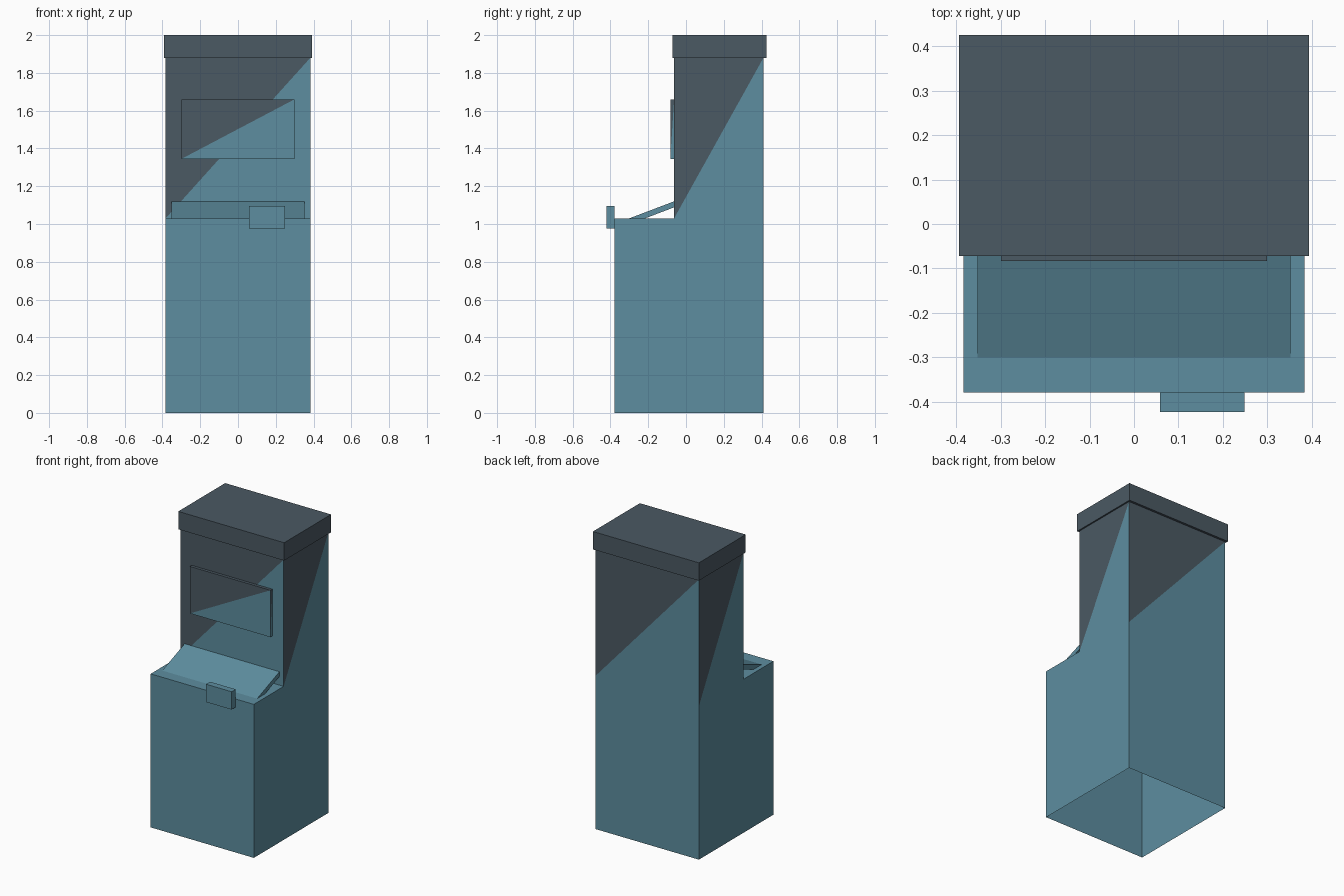
import bpy, bmesh

if "Cube" in bpy.data.objects:
    bpy.data.objects.remove(bpy.data.objects["Cube"])


def material(name, rgb):
    m = bpy.data.materials.new(name)
    m.diffuse_color = (*rgb, 1)
    m.use_nodes = True
    m.node_tree.nodes["Principled BSDF"].inputs["Base Color"].default_value = m.diffuse_color
    return m


TEAL = material("teal", (0.11, 0.27, 0.35))
DARK = material("dark_grey", (0.07, 0.10, 0.125))


def face(bm, pts, mat=0):
    f = bm.faces.new([bm.verts.new(p) for p in pts])
    f.material_index = mat


def ring(x, y0, y1, z):
    """Rectangle corners, counter-clockwise from front left."""
    return [(-x, y0, z), (x, y0, z), (x, y1, z), (-x, y1, z)]


def two_tone_walls(bm, low, high):
    """Walls between two rings, each split on its diagonal into two colours."""
    for i in range(4):
        j = (i + 1) % 4
        face(bm, [low[i], low[j], high[j]], 0)
        face(bm, [low[i], high[j], high[i]], 1)


def finish(name, bm, mats):
    bmesh.ops.remove_doubles(bm, verts=bm.verts[:], dist=1e-5)
    me = bpy.data.meshes.new(name)
    bm.to_mesh(me)
    bm.free()
    for m in mats:
        me.materials.append(m)
    ob = bpy.data.objects.new(name, me)
    bpy.context.collection.objects.link(ob)


def box(name, x0, x1, y0, y1, z0, z1, mat):
    bm = bmesh.new()
    bmesh.ops.create_cube(bm, size=1)
    bmesh.ops.scale(bm, vec=(x1 - x0, y1 - y0, z1 - z0), verts=bm.verts)
    bmesh.ops.translate(bm, vec=((x0 + x1) / 2, (y0 + y1) / 2, (z0 + z1) / 2), verts=bm.verts)
    finish(name, bm, [mat])


# Cabinet shell: open underneath, lower block, ledge and two-tone upper block
W, FRONT, STEP, BACK = 0.383, -0.379, -0.063, 0.41
LEDGE, TOP = 1.03, 1.88
bm = bmesh.new()
face(bm, [(-W, FRONT, 0), (W, FRONT, 0), (W, FRONT, LEDGE), (-W, FRONT, LEDGE)])
face(bm, [(W, BACK, 0), (-W, BACK, 0), (-W, BACK, LEDGE), (W, BACK, LEDGE)])
face(bm, ring(W, FRONT, STEP, LEDGE))
side = [(FRONT, 0), (BACK, 0), (BACK, LEDGE), (STEP, LEDGE), (FRONT, LEDGE)]
face(bm, [(W, y, z) for y, z in side])
face(bm, [(-W, y, z) for y, z in reversed(side)])
two_tone_walls(bm, ring(W, STEP, BACK, LEDGE), ring(W, STEP, BACK, TOP))
finish("cabinet_body", bm, [TEAL, DARK])

# Screen
bm = bmesh.new()
low, high = ring(0.299, -0.083, STEP, 1.345), ring(0.299, -0.083, STEP, 1.66)
two_tone_walls(bm, low, high)
face(bm, high, 1)
face(bm, low[::-1], 0)
finish("screen", bm, [TEAL, DARK])

# Sloping control panel, its lower edge sunk into the ledge
P = 0.352
profile = [(-0.30, 1.03), (-0.29, 1.002), (-0.045, 1.095), (-0.055, 1.123)]
bm = bmesh.new()
face(bm, [(P, y, z) for y, z in profile])
face(bm, [(-P, y, z) for y, z in reversed(profile)])
for (y0, z0), (y1, z1) in zip(profile, profile[1:] + profile[:1]):
    face(bm, [(P, y0, z0), (-P, y0, z0), (-P, y1, z1), (P, y1, z1)])
finish("control_panel", bm, [TEAL])
bm = bmesh.new()
bm.from_mesh(bpy.data.meshes["control_panel"])
bmesh.ops.recalc_face_normals(bm, faces=bm.faces)
bm.to_mesh(bpy.data.meshes["control_panel"])
bm.free()

# Top cap and the small front box
box("top_cap", -0.393, 0.393, -0.072, 0.425, TOP, 2.0, DARK)
box("front_box", 0.058, 0.248, -0.422, FRONT, 0.975, 1.095, TEAL)
